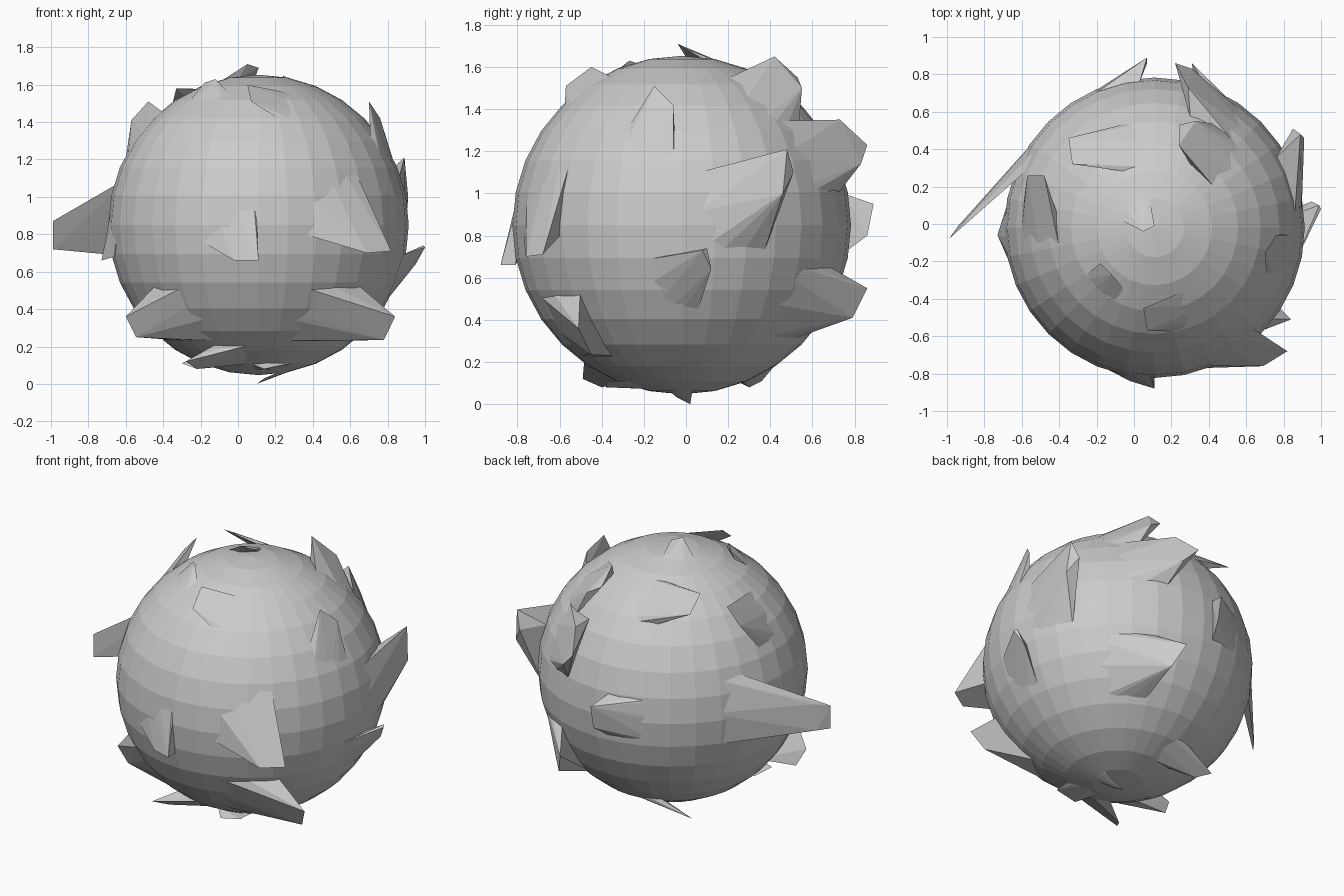
import bpy, bmesh
from math import cos, sin, radians, sqrt
from mathutils import Vector

C, R = Vector((0.11, -0.02, 0.85)), 0.803


def make(name, bm):
    mesh = bpy.data.meshes.new(name)
    bm.to_mesh(mesh)
    bm.free()
    ob = bpy.data.objects.new(name, mesh)
    bpy.context.collection.objects.link(ob)
    return ob


# Faceted ball
bm = bmesh.new()
bmesh.ops.create_uvsphere(bm, u_segments=32, v_segments=16, radius=R)
make("ball", bm).location = C


def flap(name, az, zs, *tips):
    """Wedge pulled from a ball patch (azimuth range, height range) out to its tip points."""
    bm = bmesh.new()
    for i in range(4):
        a = radians(az[0] + (az[1] - az[0]) * i / 3)
        for j in range(3):
            h = zs[0] + (zs[1] - zs[0]) * j / 2 - C.z
            r = sqrt(max(R * R - h * h, 0))
            bm.verts.new(C + 0.985 * Vector((r * cos(a), r * sin(a), h)))
    for t in tips:
        bm.verts.new(t)
    res = bmesh.ops.convex_hull(bm, input=bm.verts[:])
    loose = {g for g in res["geom_interior"] + res["geom_unused"]
             if isinstance(g, bmesh.types.BMVert) and g.is_valid}
    bmesh.ops.delete(bm, geom=list(loose), context='VERTS')
    bmesh.ops.recalc_face_normals(bm, faces=bm.faces[:])
    make(name, bm)


# Flaps around the middle of the ball
flap("left_long_flap", (112, 155), (0.68, 1.12),
     (-0.99, -0.08, 0.72), (-0.99, -0.08, 0.87), (-0.94, -0.01, 0.72), (-0.92, 0, 0.89))
flap("left_down_flap", (162, 195), (0.8, 1.2),
     (-0.73, -0.06, 0.66), (-0.66, -0.22, 0.68))
flap("front_down_flap", (-118, -92), (0.8, 1.2),
     (0.11, -0.88, 0.66), (-0.02, -0.84, 0.66), (0.11, -0.81, 0.66))
flap("front_right_flap", (-72, -47), (0.8, 1.25),
     (0.82, -0.68, 0.71), (0.69, -0.76, 0.70))
flap("right_rear_flap", (5, 30), (0.72, 1.1),
     (0.89, 0.48, 1.21), (0.85, 0.51, 1.1), (0.91, 0.46, 1.0))
flap("right_up_flap", (-14, 6), (0.42, 0.68),
     (0.99, 0.10, 0.74), (1.0, 0.08, 0.73), (0.95, 0.12, 0.64))
flap("back_middle_flap", (96, 128), (0.72, 1.0),
     (0.07, 0.89, 0.95), (0.07, 0.86, 0.8))
flap("back_upper_flap", (40, 72), (1.0, 1.35),
     (0.22, 0.86, 1.23), (0.31, 0.83, 1.14), (0.29, 0.73, 1.35))

# Lower flaps
flap("front_low_right_flap", (-88, -42), (0.22, 0.52),
     (0.84, -0.51, 0.36), (0.78, -0.45, 0.235))
flap("front_low_left_flap", (-140, -88), (0.22, 0.52),
     (-0.60, -0.39, 0.36), (-0.545, -0.36, 0.25))
flap("back_low_flap", (35, 66), (0.3, 0.65),
     (0.31, 0.86, 0.55), (0.37, 0.79, 0.41))
flap("under_left_flap", (-120, -95), (0.1, 0.2),
     (-0.28, -0.49, 0.12), (-0.22, -0.40, 0.08))
flap("under_center_flap", (-25, 10), (0.06, 0.14),
     (0.10, 0.02, 0.0), (0.14, -0.04, 0.03))
flap("under_back_flap", (85, 115), (0.1, 0.2),
     (-0.30, 0.36, 0.11), (-0.22, 0.30, 0.08))
flap("under_front_flap", (-100, -50), (0.06, 0.1),
     (0.14, -0.38, 0.08), (0.28, -0.38, 0.11))

# Upper flaps
flap("top_flap", (100, 165), (1.62, 1.645),
     (0.05, -0.04, 1.71), (0.11, -0.01, 1.69))
flap("top_left_flap", (75, 115), (1.4, 1.58),
     (-0.35, 0.46, 1.50), (-0.33, 0.32, 1.58))
flap("upper_left_flap", (172, 200), (1.2, 1.45),
     (-0.57, 0.26, 1.41), (-0.48, 0.26, 1.51))
flap("top_back_flap", (32, 60), (1.32, 1.55),
     (0.24, 0.42, 1.65), (0.24, 0.53, 1.55), (0.33, 0.55, 1.5))
flap("upper_right_flap", (-24, -3), (1.08, 1.3),
     (0.70, -0.15, 1.51), (0.76, -0.06, 1.42))
flap("top_front_left_flap", (-145, -115), (1.48, 1.56),
     (-0.18, -0.21, 1.61), (-0.12, -0.27, 1.63))
flap("top_front_flap", (-75, -45), (1.4, 1.54),
     (0.05, -0.45, 1.60), (0.07, -0.57, 1.51))
